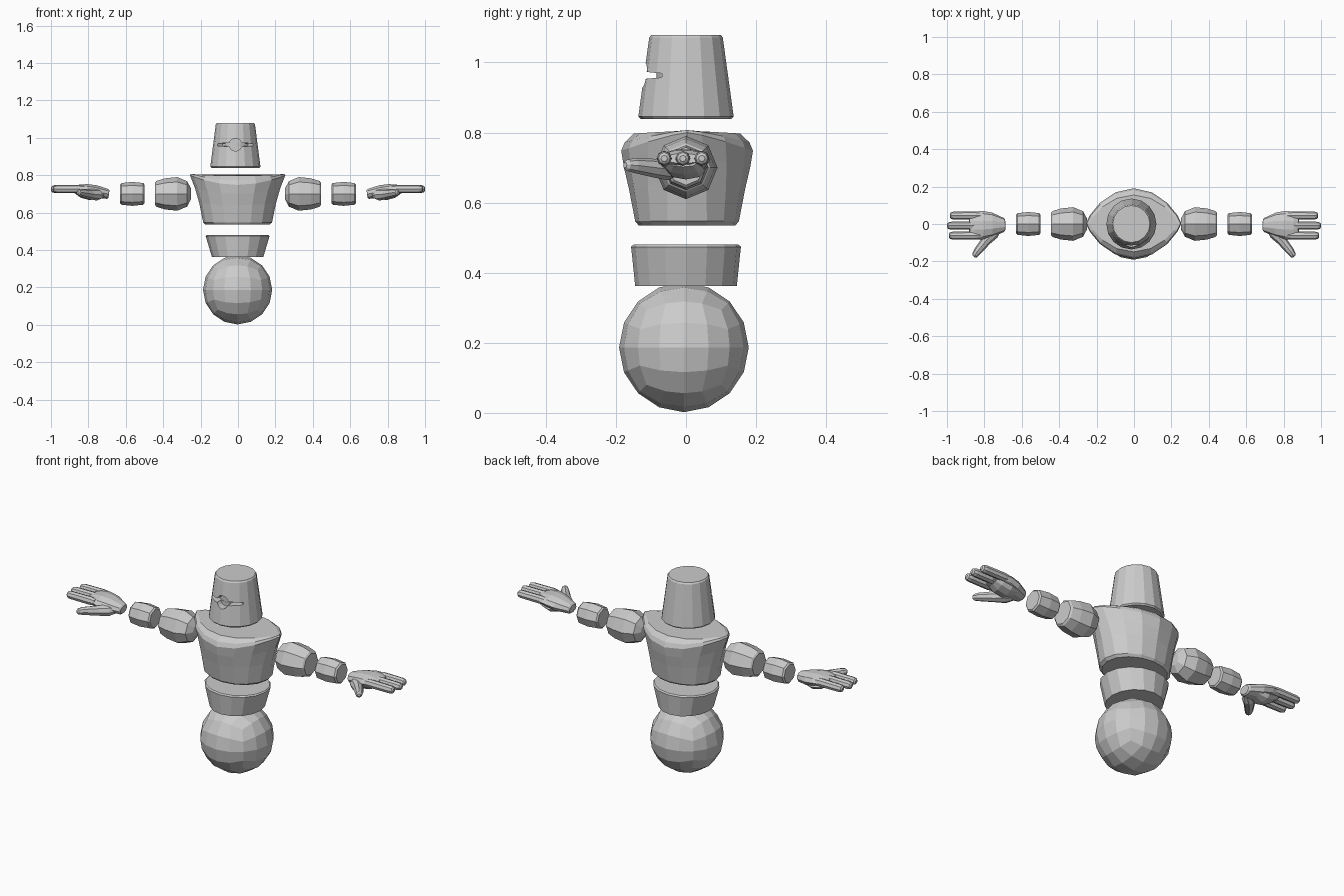
import bpy, bmesh, math
from mathutils import Vector

if "Cube" in bpy.data.objects:
    bpy.data.objects.remove(bpy.data.objects["Cube"])

grey = bpy.data.materials.new("plain_grey")
grey.diffuse_color = (0.6, 0.6, 0.6, 1)
grey.use_nodes = True
grey.node_tree.nodes["Principled BSDF"].inputs["Base Color"].default_value = grey.diffuse_color


def finish(name, bm):
    bmesh.ops.recalc_face_normals(bm, faces=bm.faces)
    me = bpy.data.meshes.new(name)
    bm.to_mesh(me)
    bm.free()
    me.materials.append(grey)
    ob = bpy.data.objects.new(name, me)
    bpy.context.collection.objects.link(ob)
    return ob


def loft(name, rings):
    """Skin a list of equal-length rings and cap both ends."""
    bm = bmesh.new()
    vs = [[bm.verts.new(p) for p in r] for r in rings]
    n = len(rings[0])
    for a, b in zip(vs, vs[1:]):
        for i in range(n):
            j = (i + 1) % n
            bm.faces.new((a[i], a[j], b[j], b[i]))
    bm.faces.new(vs[0])
    bm.faces.new(vs[-1])
    return finish(name, bm)


def angles(n):
    return [2 * math.pi * i / n for i in range(n)]


def flat_ring(rx, ry, z, cx=0, cy=0, n=16):
    return [(cx + rx * math.cos(t), cy + ry * math.sin(t), z) for t in angles(n)]


def tube(name, path, s, n=8):
    """Tube through (x, y, z, width radius, height radius), mirrored by s."""
    pts = [Vector(p[:3]) for p in path]
    axis = (pts[-1] - pts[0]).normalized()
    side = axis.cross(Vector((0, 0, 1))).normalized()
    up = side.cross(axis)
    rings = []
    for c, p in zip(pts, path):
        ring = [c + side * p[3] * math.cos(t) + up * p[4] * math.sin(t) for t in angles(n)]
        rings.append([(s * v.x, v.y, v.z) for v in ring])
    return loft(name, rings)


# Base ball: a subdivided cube pushed out to a sphere
bm = bmesh.new()
bmesh.ops.create_cube(bm, size=2)
bmesh.ops.subdivide_edges(bm, edges=bm.edges[:], cuts=3, use_grid_fill=True)
for v in bm.verts:
    w = Vector([math.tan(c * math.pi / 4) for c in v.co]).normalized()
    v.co = w * 0.185 + Vector((-0.002, -0.006, 0.187))
finish("base_ball", bm)

# Waist: flaring drum
loft("waist", [flat_ring(0.137, 0.145, 0.362, -0.002), flat_ring(0.169, 0.156, 0.468, -0.002),
               flat_ring(0.171, 0.157, 0.474, -0.002), flat_ring(0.165, 0.150, 0.480, -0.002)])


# Torso: oval base growing into a pointed lens at the shoulders
def lens(rx, ry, z, rise, power):
    out = []
    for t in angles(16):
        c, s = math.cos(t), math.sin(t)
        out.append((rx * c - 0.002, 0.003 + math.copysign(ry * abs(s) ** power, s), z + rise * c * c))
    return out


loft("torso", [lens(0.170, 0.138, 0.535, 0, 1), lens(0.184, 0.148, 0.547, 0, 1),
               lens(0.205, 0.166, 0.64, 0.01, 1.15), lens(0.228, 0.180, 0.70, 0.03, 1.35),
               lens(0.255, 0.188, 0.748, 0.052, 1.55), lens(0.250, 0.178, 0.772, 0.035, 1.55),
               lens(0.235, 0.152, 0.797, 0.008, 1.55)])

# Head: tapered bucket
HX = -0.014
head = loft("head", [flat_ring(0.128, 0.129, 0.839, HX), flat_ring(0.134, 0.136, 0.846, HX),
                     flat_ring(0.105, 0.105, 1.071, HX), flat_ring(0.099, 0.099, 1.079, HX)])

# Eye slit: curved groove plus a round socket, cut from the head
groove = []
for i in range(-6, 7):
    a = math.radians(9 * i)
    h = 0.012 - 0.006 * abs(i) / 6
    groove.append([(HX + r * math.sin(a), -r * math.cos(a), 0.963 + z)
                   for r, z in ((0.084, -h), (0.17, -h), (0.17, h), (0.084, h))])
slit = loft("slit_cutter", groove)
socket = loft("socket_cutter", [[(HX + 0.034 * math.cos(t), y, 0.963 + 0.034 * math.sin(t))
                                 for t in angles(16)] for y in (-0.2, -0.0845)])
bpy.context.view_layer.objects.active = head
for cutter in (slit, socket):
    cutter.hide_render = True
    mod = head.modifiers.new("cut", 'BOOLEAN')
    mod.operation, mod.object, mod.solver = 'DIFFERENCE', cutter, 'EXACT'
    bpy.ops.object.modifier_apply(modifier=mod.name)
    bpy.data.objects.remove(cutter)

# Arms and hands, one set per side
for s, label in ((-1, "right"), (1, "left")):
    tube(label + "_upper_arm", [(x, 0, 0.70, r, r) for x, r in (
        (0.252, 0.03), (0.272, 0.068), (0.325, 0.09), (0.39, 0.083), (0.436, 0.069), (0.443, 0.06))], s)
    tube(label + "_forearm", [(x, 0, 0.70, r, r) for x, r in (
        (0.50, 0.05), (0.507, 0.058), (0.565, 0.064), (0.622, 0.058), (0.63, 0.05))], s)
    # Palm widens from the wrist to the knuckles
    tube(label + "_palm", [(0.69, -0.005, 0.70, 0.03, 0.022), (0.697, -0.005, 0.70, 0.038, 0.028),
                           (0.76, -0.004, 0.712, 0.066, 0.036), (0.81, -0.006, 0.722, 0.076, 0.032),
                           (0.855, -0.008, 0.726, 0.074, 0.024), (0.88, -0.008, 0.726, 0.062, 0.014)], s, 10)
    # Three fingers
    for name, y, tip in (("front", -0.062, 0.99), ("middle", -0.009, 1.0), ("back", 0.045, 0.985)):
        tube(f"{label}_{name}_finger", [(x, y, 0.726, r, r) for x, r in (
            (0.82, 0.018), (0.85, 0.022), (tip - 0.02, 0.021), (tip - 0.006, 0.017), (tip, 0.009))], s)
    # Thumb with a thick root below the palm
    tube(label + "_thumb", [(0.725, -0.025, 0.695, 0.018, 0.018), (0.755, -0.05, 0.695, 0.034, 0.031),
                            (0.79, -0.088, 0.698, 0.027, 0.027), (0.838, -0.148, 0.706, 0.021, 0.021),
                            (0.852, -0.168, 0.707, 0.016, 0.016), (0.856, -0.174, 0.707, 0.008, 0.008)], s)
    # Palm pad
    tube(label + "_palm_pad", [(0.74, 0.01, 0.695, 0.03, 0.015), (0.79, 0.0, 0.69, 0.055, 0.024),
                               (0.84, -0.005, 0.70, 0.055, 0.02), (0.87, -0.008, 0.712, 0.04, 0.01)], s)
